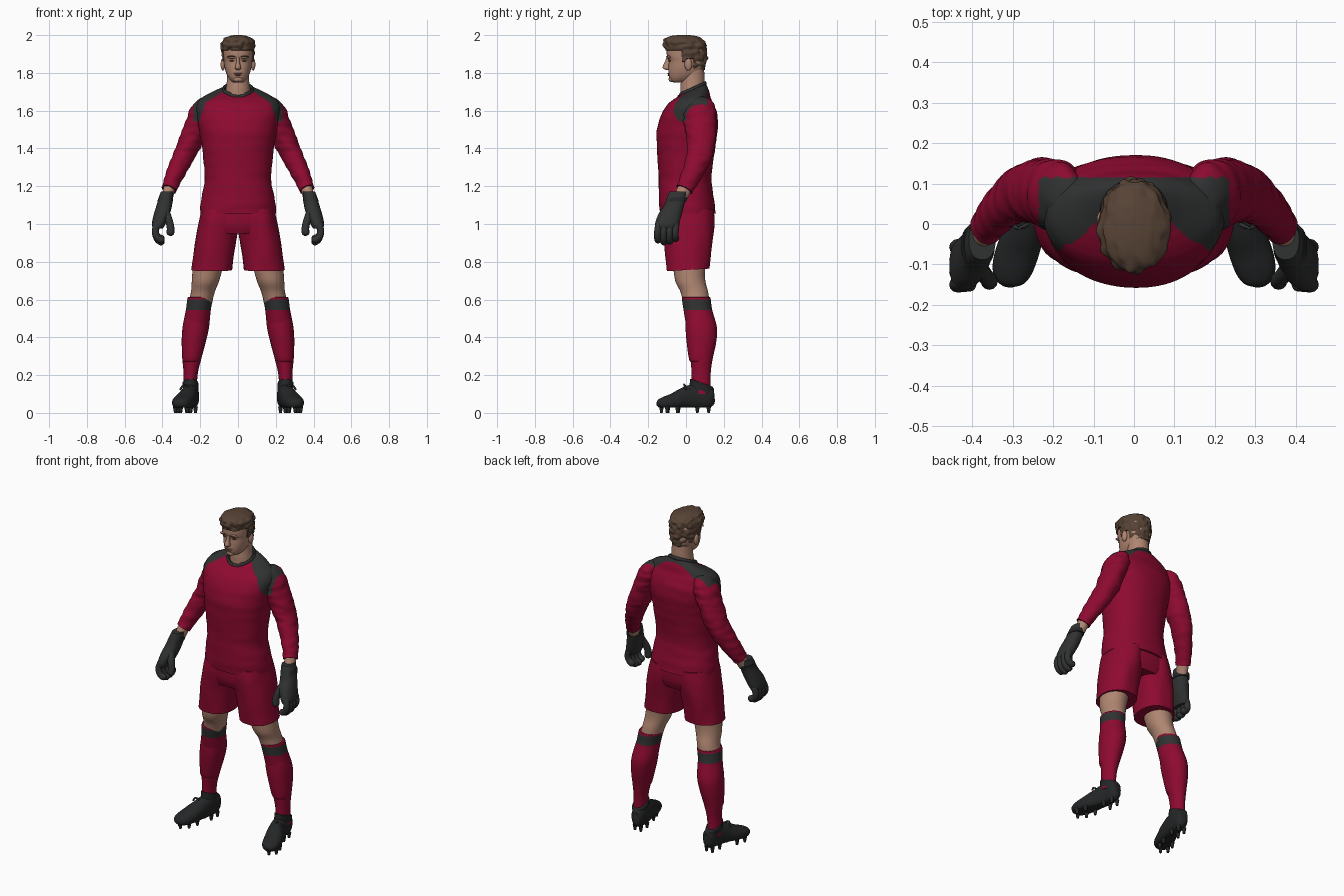
import bpy, bmesh, math
from mathutils import Vector, noise


def material(name, r, g, b):
    m = bpy.data.materials.new(name)
    m.diffuse_color = (r, g, b, 1)
    return m


RED = material("crimson cloth", 0.27, 0.003, 0.03)
DARK = material("charcoal cloth", 0.03, 0.031, 0.031)
BLACK = material("black leather", 0.018, 0.019, 0.02)
SKIN = material("skin", 0.43, 0.235, 0.165)
LIP = material("lips", 0.27, 0.12, 0.085)
HAIR = material("brown hair", 0.095, 0.056, 0.036)


def finish(name, bm, mats, rule=None, mirror=False, angle=45):
    bmesh.ops.recalc_face_normals(bm, faces=bm.faces)
    for f in bm.faces:
        f.smooth = True
        if rule:
            f.material_index = rule(f.calc_center_median())
    me = bpy.data.meshes.new(name)
    bm.to_mesh(me)
    bm.free()
    for m in mats:
        me.materials.append(m)
    me.set_sharp_from_angle(angle=math.radians(angle))
    ob = bpy.data.objects.new(name, me)
    bpy.context.collection.objects.link(ob)
    if mirror:
        ob.modifiers.new("Mirror", 'MIRROR')
    return ob


def resample(secs, sub):
    """Smooth spline through the sections (x, y, z, width, depth, tilt)."""
    s = [tuple(q) + (0,) * (6 - len(q)) for q in secs]
    s = [s[0]] + s + [s[-1]]
    out = []
    for i in range(1, len(s) - 2):
        for j in range(sub):
            t = j / sub
            out.append([0.5 * (2 * b + (c - a) * t + (2 * a - 5 * b + 4 * c - d) * t * t
                               + (3 * b - a - 3 * c + d) * t ** 3)
                        for a, b, c, d in zip(*s[i - 1:i + 3])])
    return out + [list(s[-1])]


def loft(name, secs, mats, rule=None, n=32, sub=5, along=False, power=2.0,
         wrinkle=0.0, freq=(9, 9, 30), move=None, mirror=False, angle=45):
    """Skin of elliptical rings, level or square to the path."""
    rings = resample(secs, sub)
    bm = bmesh.new()
    grid = []
    for i, (x, y, z, rx, ry, k) in enumerate(rings):
        c = Vector((x, y, z))
        a, b = Vector((1, 0, 0)), Vector((0, 1, k))
        if along:
            t = Vector(rings[min(i + 1, len(rings) - 1)][:3]) - Vector(rings[max(i - 1, 0)][:3])
            t.normalize()
            a = (a - t * a.dot(t)).normalized()
            b = t.cross(a)
        row = []
        for j in range(n):
            w = 2 * math.pi * j / n
            cw, sw = math.cos(w), math.sin(w)
            u = math.copysign(abs(cw) ** (2 / power), cw)
            v = math.copysign(abs(sw) ** (2 / power), sw)
            d = a * (rx * u) + b * (ry * v)
            if wrinkle:
                p = c + d
                d *= 1 + wrinkle * noise.noise(Vector([q * f for q, f in zip(p, freq)]))
            p = c + d
            row.append(bm.verts.new(move(p) if move else p))
        grid.append(row)
    for r0, r1 in zip(grid, grid[1:]):
        for j in range(n):
            bm.faces.new((r0[j], r0[(j + 1) % n], r1[(j + 1) % n], r1[j]))
    bm.faces.new(grid[0])
    bm.faces.new(grid[-1])
    return finish(name, bm, mats, rule, mirror, angle)


def tube(name, pts, r, mat, mirror=True):
    """Round-ended tube."""
    p = [Vector(q) for q in pts]
    a, b = (p[0] - p[1]).normalized() * r * 0.6, (p[-1] - p[-2]).normalized() * r * 0.6
    secs = [(*(p[0] + a), r * 0.4, r * 0.4)] + [(*q, r, r) for q in p] + [(*(p[-1] + b), r * 0.4, r * 0.4)]
    return loft(name, secs, [mat], n=12, sub=4, along=True, mirror=mirror, angle=70)


def blob(name, loc, size, mat, mirror=False):
    bm = bmesh.new()
    bmesh.ops.create_uvsphere(bm, u_segments=16, v_segments=10, radius=1)
    for v in bm.verts:
        v.co = Vector([c * s + l for c, s, l in zip(v.co, size, loc)])
    return finish(name, bm, [mat], mirror=mirror)


def span(z, front, back, rx):
    return (0, (front + back) / 2, z, rx, (back - front) / 2)


# Shirt: dark yoke over the shoulders, on body and sleeves alike
def yoke(p):
    ax = abs(p.x)
    if ax > 0.235 or p.y > 0.115 or p.z < 1.54:
        return 0
    if p.y > 0.03:
        return int(p.z > 1.6)
    edge = 1.715 - 0.65 * (ax - 0.06) if ax < 0.17 else 1.643 - 2.7 * (ax - 0.17)
    return int(p.z > edge)


loft("shirt_body", [
    (0, .01, 1.055, .2, .148), (0, .005, 1.1, .198, .147), (0, 0, 1.16, .188, .144),
    (0, -.005, 1.25, .176, .14), (0, 0, 1.4, .19, .154), (0, .007, 1.5, .205, .161),
    (0, .018, 1.58, .22, .148), (0, .024, 1.63, .22, .124), (0, .03, 1.66, .203, .102, .05),
    (0, .037, 1.688, .155, .085, .2), (0, .034, 1.704, .105, .075, .4), (0, .032, 1.71, .078, .068, .45)],
    [RED, DARK], yoke, n=128, sub=8, power=2.25, wrinkle=.018, freq=(7, 7, 22))
loft("shirt_sleeve", [
    (.13, .06, 1.635, .03, .05), (.165, .065, 1.62, .056, .078), (.19, .07, 1.585, .066, .088),
    (.217, .075, 1.525, .063, .084), (.255, .08, 1.43, .062, .074), (.295, .065, 1.345, .055, .065),
    (.335, .03, 1.26, .047, .055), (.366, -.01, 1.183, .039, .045)],
    [RED, DARK], yoke, n=64, sub=9, along=True, wrinkle=.09, freq=(14, 14, 38), mirror=True)

# Collar band following the neckline
bm = bmesh.new()
N, M = 48, 8
ring = []
for i in range(N):
    w = 2 * math.pi * i / N
    c, s = math.cos(w), math.sin(w)
    base = Vector((.076 * c, .032 + .07 * s, 1.712 + .032 * s - (.008 if s < -.9 else 0)))
    ring.append([bm.verts.new(base + Vector((c, s, 0)) * (.008 * math.cos(2 * math.pi * j / M))
                              + Vector((0, 0, .012 * math.sin(2 * math.pi * j / M)))) for j in range(M)])
for i in range(N):
    for j in range(M):
        k, l = (i + 1) % N, (j + 1) % M
        bm.faces.new((ring[i][j], ring[k][j], ring[k][l], ring[i][l]))
finish("collar", bm, [DARK])

# Shorts
loft("shorts_hips", [(0, .01, .95, .17, .12), (0, .01, 1.0, .203, .136), (0, .01, 1.08, .19, .138)],
     [RED], n=48, power=2.3)
loft("shorts_leg", [
    (.14, .012, .757, .107, .114, .06), (.132, .012, .82, .106, .119), (.119, .012, .9, .109, .127),
    (.107, .011, .97, .108, .135), (.1, .01, 1.03, .102, .138), (.095, .01, 1.08, .095, .134)],
    [RED], n=48, sub=6, power=2.2, wrinkle=.05, freq=(14, 14, 6), mirror=True)

# Legs, socks with dark band, shin guards
loft("leg", [
    (.152, .015, .82, .085, .09), (.165, .018, .74, .077, .082), (.174, .025, .69, .071, .079),
    (.186, .044, .64, .063, .073), (.2, .055, .58, .062, .07)], [SKIN], mirror=True)
loft("sock", [
    (.197, .052, .612, .064, .072), (.2, .054, .605, .068, .076), (.21, .063, .545, .066, .076),
    (.224, .083, .45, .07, .081), (.235, .085, .37, .063, .074), (.245, .082, .28, .049, .058),
    (.251, .08, .2, .037, .05), (.255, .08, .1, .037, .05)],
    [RED, DARK], lambda p: int(.543 < p.z < .6), n=40, sub=10, mirror=True)
loft("shin_guard", [
    (.217, .056, .51, .05, .052), (.22, .058, .5, .061, .059), (.226, .065, .44, .066, .067),
    (.236, .069, .36, .06, .064), (.245, .068, .285, .05, .052), (.246, .07, .27, .042, .044)],
    [RED], mirror=True)


# Boots: uppers flattened underneath, ankle cuffs, laces, studs
def flat_sole(p):
    return Vector((p.x, p.y, max(p.z, .028)))


loft("boot", [
    (.24, .15, .08, .012, .02), (.241, .143, .08, .027, .045), (.244, .12, .083, .038, .06),
    (.25, .06, .088, .042, .068), (.265, -.005, .078, .047, .058), (.285, -.06, .062, .053, .045),
    (.301, -.11, .053, .05, .034), (.31, -.14, .048, .036, .024), (.313, -.154, .045, .012, .01)],
    [BLACK], n=32, along=True, power=2.3, move=flat_sole, mirror=True, angle=60)
loft("boot_cuff", [(.25, .078, .1, .04, .066, -.2), (.251, .082, .14, .041, .062, -.3),
                   (.252, .082, .157, .042, .06, -.36), (.252, .082, .16, .036, .053, -.36)],
     [BLACK], mirror=True)
for i in range(4):
    x, y, z = .258 + i * .007, .018 - i * .025, .142 - i * .012
    tube("lace", [(x - .032, y + .004, z - .017), (x, y - .006, z), (x + .032, y + .004, z - .017)], .005, DARK)
tube("lace_bow", [(.262, .0, .138), (.285, -.01, .15), (.305, .0, .125)], .005, DARK)
for x, y in [(.225, .12), (.265, .12), (.225, .06), (.272, .06), (.25, -.04), (.318, -.045),
             (.268, -.095), (.332, -.1), (.303, -.13)]:
    loft("stud", [(x, y, 0, .007, .007), (x, y, .035, .013, .013)], [BLACK], n=10, sub=1, mirror=True)

# Wrists and gloves
loft("wrist", [(.36, 0, 1.2, .032, .038), (.375, -.03, 1.14, .03, .036)], [SKIN], n=24, along=True, mirror=True)
loft("glove_palm", [
    (.375, -.04, 1.172, .033, .048), (.38, -.048, 1.15, .036, .05), (.39, -.063, 1.1, .041, .053),
    (.404, -.085, 1.05, .042, .062), (.42, -.1, 1.0, .036, .064), (.424, -.104, .975, .026, .056)],
    [DARK], power=2.3, mirror=True)
loft("glove_strap", [(.382, -.046, 1.14, .039, .053), (.386, -.053, 1.118, .042, .055)],
     [BLACK], power=2.3, mirror=True)
for i, tip in enumerate([.012, 0, .004, .02]):
    y = -.15 + i * .031
    tube("glove_finger", [(.428, y * .95, 1.0), (.438, y, .96), (.426, y, .92 + tip * .6),
                          (.402, y + .003, .902 + tip)], .0185, DARK)
tube("glove_thumb", [(.385, -.105, 1.07), (.366, -.13, 1.02), (.357, -.14, .98), (.358, -.142, .95)], .02, DARK)

# Neck and head
loft("neck", [(0, .035, 1.64, .07, .064), (0, .034, 1.71, .064, .064), (0, .036, 1.76, .059, .063),
              (0, .035, 1.83, .058, .06)], [SKIN])
loft("head", [
    span(1.75, -.068, .0, .022), span(1.757, -.08, .02, .036), span(1.775, -.089, .05, .051),
    span(1.8, -.093, .08, .063), span(1.83, -.093, .095, .071), span(1.862, -.092, .1, .075),
    span(1.888, -.101, .1, .077), span(1.93, -.1, .1, .077), span(1.965, -.08, .085, .062),
    span(1.98, -.04, .05, .03)], [SKIN], n=40, power=2.25)
loft("nose", [(0, -.09, 1.885, .009, .012), (0, -.096, 1.86, .009, .015), (0, -.103, 1.835, .014, .02),
              (0, -.1, 1.822, .016, .02), (0, -.092, 1.815, .009, .01)], [SKIN], n=16)
blob("ear", (.08, .012, 1.845), (.012, .02, .033), SKIN, True)
blob("chin", (0, -.075, 1.767), (.026, .017, .016), SKIN)
blob("brow_ridge", (.03, -.09, 1.884), (.028, .013, .008), SKIN, True)
blob("eyebrow", (.032, -.094, 1.886), (.022, .011, .004), HAIR, True)
blob("eye", (.031, -.085, 1.864), (.013, .007, .004), HAIR, True)
blob("upper_lip", (0, -.09, 1.796), (.025, .008, .004), LIP)
blob("lower_lip", (0, -.089, 1.788), (.02, .009, .004), LIP)


# Hair: shell tucked into the head below the hairline
def hairline(p):
    if p.y < -.025:
        low = 1.918
    elif p.y < .008:
        low = 1.86
    elif p.y < .035:
        low = 1.875
    else:
        low = 1.81
    if p.z > low:
        return p
    return Vector((p.x * .75, .01 + (p.y - .01) * .75, p.z))


loft("hair", [
    span(1.795, -.08, .09, .058), span(1.84, -.1, .103, .077), span(1.88, -.105, .109, .084),
    span(1.92, -.11, .109, .087), span(1.955, -.12, .104, .088), span(1.98, -.112, .084, .075),
    span(1.994, -.085, .055, .05), span(2.0, -.045, .02, .02)],
    [HAIR], n=80, sub=8, wrinkle=.12, freq=(45, 28, 45), move=hairline, angle=50)
